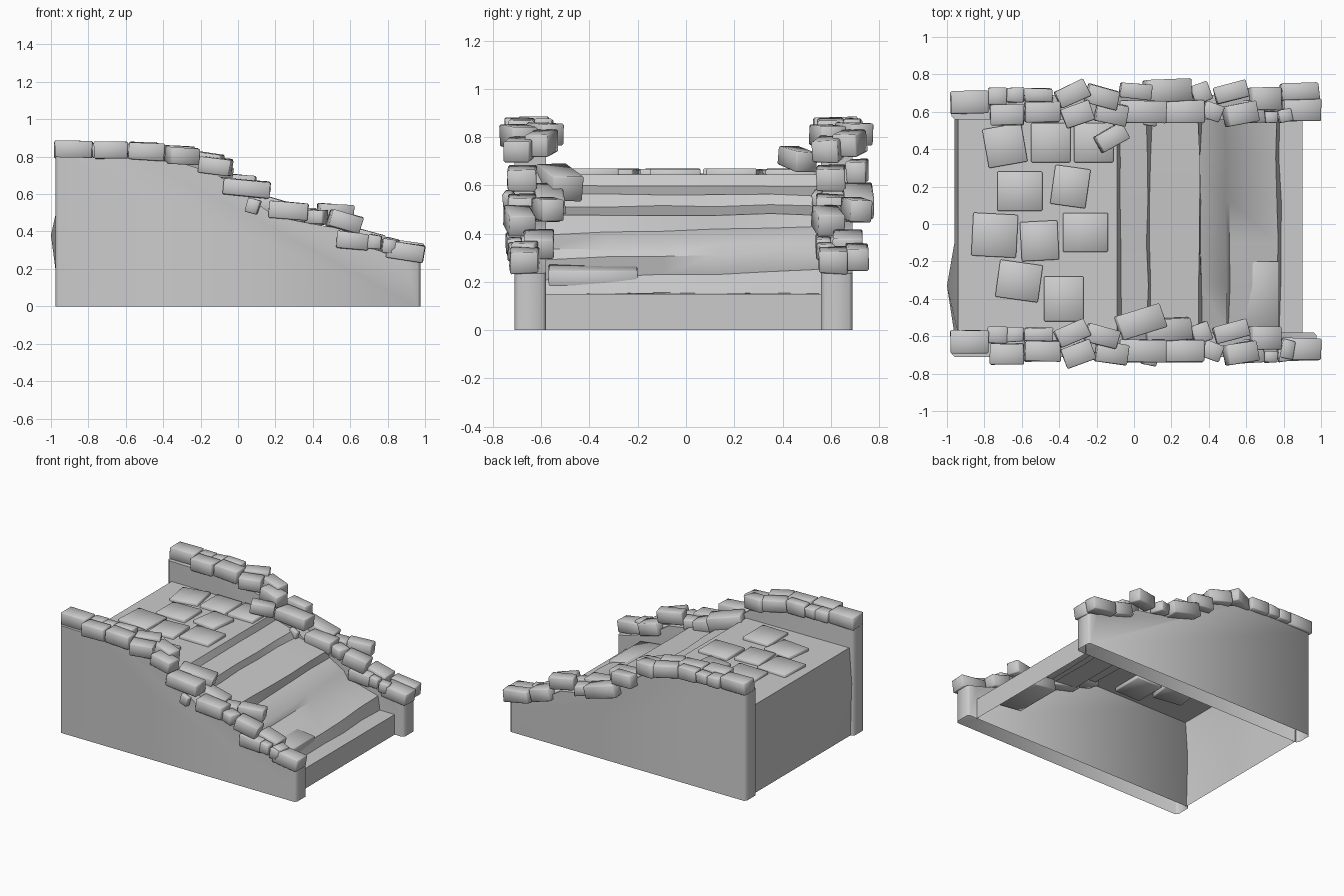
import bpy, bmesh, random
from math import radians, atan
from mathutils import Matrix, Vector

if "Cube" in bpy.data.objects:
    bpy.data.objects.remove(bpy.data.objects["Cube"])

random.seed(4)
# centre line of the coping stones (x, z)
PATH = [(-1, .84), (-.5, .83), (-.3, .805), (-.12, .75), (.04, .635), (.2, .52),
        (.4, .48), (.55, .455), (.7, .355), (.9, .29), (1, .28)]


def path(x):
    for (a, za), (b, zb) in zip(PATH, PATH[1:]):
        if x <= b:
            return za + (zb - za) * (x - a) / (b - a), (zb - za) / (b - a)
    return PATH[-1][1], 0


def finish(bm, name, angle=35):
    bmesh.ops.recalc_face_normals(bm, faces=bm.faces)
    me = bpy.data.meshes.new(name)
    bm.to_mesh(me)
    bm.free()
    ob = bpy.data.objects.new(name, me)
    bpy.context.collection.objects.link(ob)
    bpy.ops.object.select_all(action='DESELECT')
    ob.select_set(True)
    bpy.context.view_layer.objects.active = ob
    bpy.ops.object.shade_smooth_by_angle(angle=radians(angle))
    return ob


def block(name, loc, size, yaw=0, pitch=0, bevel=.005, jitter=.0):
    bm = bmesh.new()
    bmesh.ops.create_cube(bm, size=1)
    for v in bm.verts:
        v.co = Vector(c * s for c, s in zip(v.co, size))
        v.co += Vector(random.uniform(-jitter, jitter) for _ in range(3))
    bmesh.ops.bevel(bm, geom=bm.edges[:], offset=bevel, segments=1, affect='EDGES')
    bm.transform(Matrix.Translation(loc) @ Matrix.Rotation(radians(yaw), 4, 'Z')
                 @ Matrix.Rotation(pitch, 4, 'Y'))
    return finish(bm, name, 50)


# side walls, hollow and open underneath
def wall(name, y0, y1):
    top = [(-.975, .80)] + [(x, z - .04) for x, z in PATH[1:-1]] + [(.975, .235)]
    prof = [(-.975, 0)] + top + [(.975, 0)]
    bm = bmesh.new()
    f = bm.faces.new([bm.verts.new((x, y0, z)) for x, z in prof])
    r = bmesh.ops.extrude_face_region(bm, geom=[f])
    bmesh.ops.translate(bm, vec=(0, y1 - y0, 0),
                        verts=[v for v in r['geom'] if isinstance(v, bmesh.types.BMVert)])
    ends = [e for e in bm.edges if abs(e.verts[0].co.x - e.verts[1].co.x) < .01
            and abs(e.verts[0].co.z - e.verts[1].co.z) > .1]
    bmesh.ops.bevel(bm, geom=ends, offset=.015, segments=1, affect='EDGES')
    bottom = [f for f in bm.faces if all(v.co.z < .001 for v in f.verts)]
    bmesh.ops.recalc_face_normals(bm, faces=bm.faces)
    bmesh.ops.delete(bm, geom=bottom, context='FACES_ONLY')
    finish(bm, name, 50)


wall("front_wall", -.71, -.58)
wall("back_wall", .56, .69)

# worn stairs, landing and rear face as one open sheet
STEPS = [(.9, 0), (.9, .15), (.78, .155), (.765, .23), (.51, .31), (.49, .35), (.36, .415),
         (.345, .48), (.09, .515), (.07, .56), (-.07, .60), (-.09, .645), (-.94, .65),
         (-.96, .38), (-.95, 0)]
rows_y = [-.59, -.33, -.1, .12, .35, .57]
bm = bmesh.new()
grid = []
for j, y in enumerate(rows_y):
    row = []
    for i, (x, z) in enumerate(STEPS):
        if 2 <= i <= 10:
            x += random.uniform(-.008, .008)
            z += random.uniform(-.006, .006) + (y * .03 if i in (3, 4, 5, 6) else 0)
        if i == 13 and j == 1:
            x = -1.0
        row.append(bm.verts.new((x, y, z)))
    grid.append(row)
for a, b in zip(grid, grid[1:]):
    for i in range(len(STEPS) - 1):
        bm.faces.new((a[i], a[i + 1], b[i + 1], b[i]))
finish(bm, "stairs_and_landing", 45)
block("step_slab", (.647, -.385, .22), (.25, .37, .085), 0, .12)

# paving tiles on the landing: x, y, width, depth, yaw
for x, y, w, d, yaw in [(-.69, .42, .21, .21, 10), (-.445, .435, .21, .21, 0),
                        (-.215, .435, .21, .21, 0), (-.61, .175, .24, .21, 0),
                        (-.34, .2, .19, .21, -8), (-.745, -.06, .24, .23, -3),
                        (-.505, -.09, .2, .21, 3), (-.26, -.045, .24, .21, 0),
                        (-.615, -.305, .23, .2, -8), (-.375, -.4, .21, .24, 0)]:
    block("paving_tile", (x, y, .643), (w, d, .05), yaw, random.uniform(-.02, .02))

# coping stones: x, y offset from wall centre, length, depth, yaw, z shift
STONES = [(-.88, .02, .2, .12, 0, 0), (-.73, .055, .1, .09, 0, 0),
          (-.635, .06, .09, .08, 0, 0), (-.68, -.045, .18, .11, 0, 0),
          (-.51, .06, .15, .07, 0, 0), (-.49, -.03, .19, .11, 0, 0),
          (-.33, .065, .17, .1, 25, .005), (-.3, -.045, .16, .11, 20, 0),
          (-.17, .05, .17, .1, -15, .01), (-.12, -.04, .17, .11, -10, 0),
          (.01, .08, .17, .08, -5, 0), (.045, -.03, .25, .12, 0, 0),
          (.18, .085, .25, .12, 3, .0), (.08, -.085, .07, .04, -10, -.07),
          (.27, -.03, .21, .12, 0, .005), (.36, .07, .1, .1, 20, 0),
          (.42, -.03, .1, .09, -20, 0), (.52, .075, .18, .09, 15, .04),
          (.57, -.04, .17, .11, 10, .01), (.7, .04, .16, .12, 0, 0),
          (.61, -.03, .17, .12, 3, -.065), (.73, -.06, .07, .06, 0, 0),
          (.805, -.05, .07, .07, 10, 0), (.885, .08, .2, .09, 3, .01),
          (.895, -.02, .2, .12, 0, 0)]
for side, yc in (("front", -.65), ("back", .63)):
    for n, (x, oy, l, d, yaw, dz) in enumerate(STONES):
        if side == "front" and n == 23:
            x, oy, l, d, yaw = .82, -.02, .07, .1, -12
        if side == "front" and n == 10:  # this one has slipped, see below
            continue
        z, slope = path(x)
        tilt = -atan(slope) * (.15 if n in (10, 11, 20) else .45)
        block(side + "_coping_stone", (x, yc + oy, z + dz),
              (l, d, .09 if l > .12 else .075), yaw, tilt, .006, .004)

# loose stones slipped towards the stairs
block("slipped_stone_back", (-.12, .46, .71), (.16, .1, .085), 30, .2, .006, .005)
block("slipped_stone_front", (.03, -.525, .615), (.25, .13, .1), 18, .25, .006, .005)
